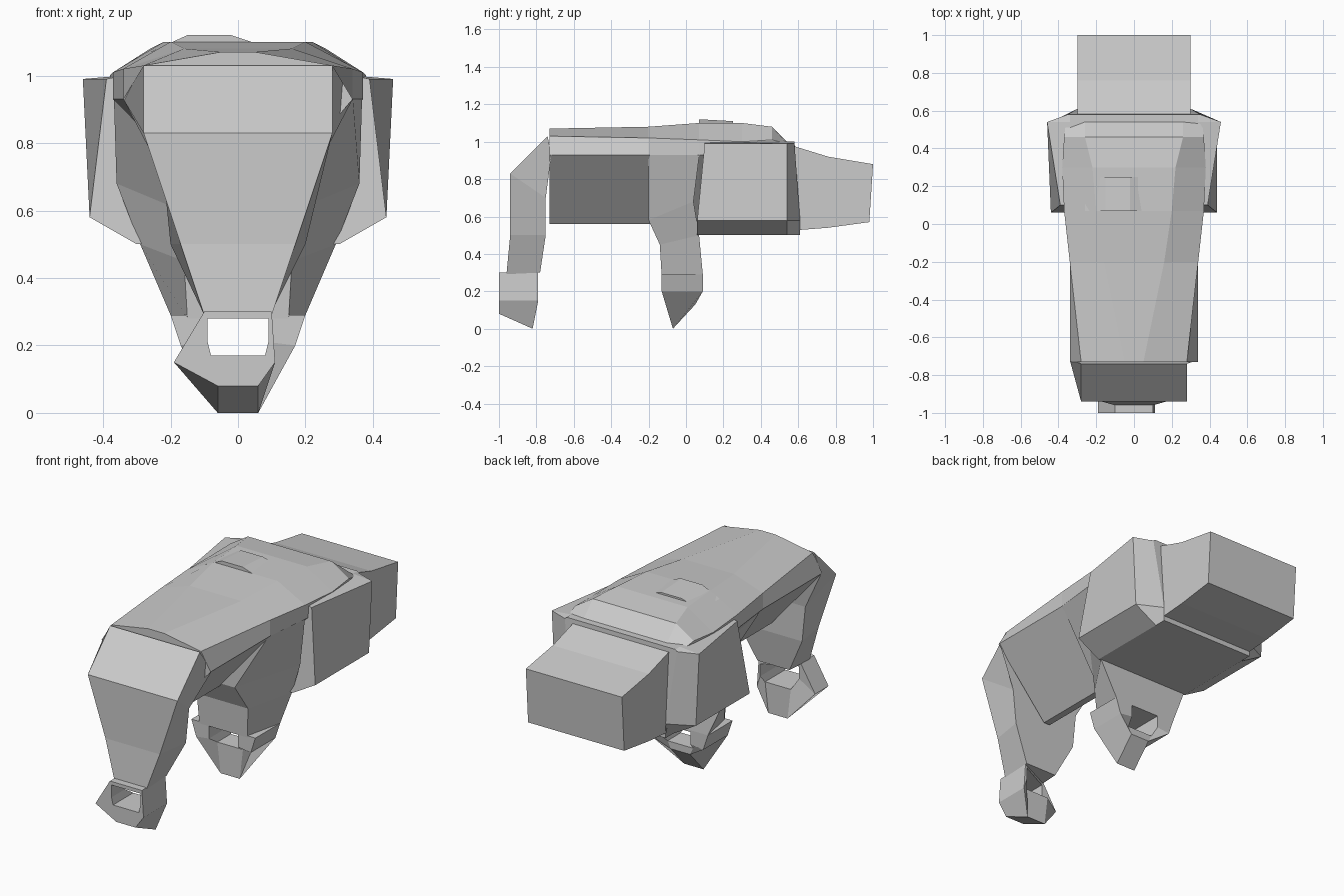
import bpy
import bmesh

cube = bpy.data.objects.get("Cube")
if cube:
    bpy.data.objects.remove(cube, do_unlink=True)

grey = bpy.data.materials.new("plain_grey")
grey.use_nodes = True
grey.diffuse_color = (.6, .6, .6, 1)
shader = grey.node_tree.nodes["Principled BSDF"]
shader.inputs["Base Color"].default_value = grey.diffuse_color


def loft(name, sections, closed=False):
    """Skin matching point loops; cap the ends unless the loft is a closed ring."""
    bm = bmesh.new()
    loops = [[bm.verts.new(point) for point in section] for section in sections]
    following = loops[1:] + loops[:1] if closed else loops[1:]
    for near, far in zip(loops, following):
        for i in range(len(near)):
            bm.faces.new((near[i - 1], near[i], far[i], far[i - 1]))
    if not closed:
        bm.faces.new(loops[0])
        bm.faces.new(loops[-1])
    bmesh.ops.recalc_face_normals(bm, faces=bm.faces)
    mesh = bpy.data.meshes.new(name)
    bm.to_mesh(mesh)
    bm.free()
    mesh.materials.append(grey)
    part = bpy.data.objects.new(name, mesh)
    bpy.context.collection.objects.link(part)


def mirrored(y, half):
    """Full cross-section at y from its right half, listed top to bottom."""
    right = [(x, y, z) for x, z in half]
    left = [(-x, y, z) for x, z in reversed(half)]
    return right + left


def body_section(y, ridge_width, ridge, crown_width, crown):
    """Gently crowned back whose sides narrow downward to a keel."""
    edge_width = max(crown_width, .34)
    return mirrored(y, [(ridge_width, ridge), (crown_width, crown),
                        (edge_width, .93), (.02, .56)])


def shoulder_section(y, top_y, top_width, low_width):
    """Outer wall leaning with its section, the underside sloping inward."""
    top = mirrored(top_y, [(.34, 1), (top_width, .99)])
    low = mirrored(y, [(low_width, .58), (.3, .5)])
    return top[:2] + low + top[2:]


def head_section(y, low_y, top, bottom):
    """Rectangle that can tilt along the head."""
    return [(-.3, y, top), (.3, y, top), (.3, low_y, bottom), (-.3, low_y, bottom)]


def limb_section(front_width, front_y, front_z, back_width, back_y, back_z):
    """Tilted four-sided section of a limb."""
    front = [(side * front_width, front_y, front_z) for side in (-1, 1)]
    back = [(side * back_width, back_y, back_z) for side in (1, -1)]
    return front + back


def foot_ring(name, outline, front, right_back, left_back, sole_front, sole_back,
              front_lift, back_lift, reach):
    """Angular ring below a limb, its sole pulled in and tilted."""
    hole = [(.09, .28), (.09, .21), (.08, .17)]
    sections = []
    for side, back in ((-1, left_back), (1, right_back)):
        ring_side = []
        for (x, z), (inner_x, inner_z) in zip(outline, hole):
            sole = z == 0
            y_near = sole_front if sole else front
            y_far = sole_back if sole else back
            z_near = z + front_lift if sole else z
            z_far = z + back_lift if sole else z
            outer_x = min(side * x, reach)
            inner_x = side * inner_x
            ring_side.append([(outer_x, y_near, z_near), (outer_x, y_far, z_far),
                              (inner_x, y_far, inner_z), (inner_x, y_near, inner_z)])
        sections += ring_side if side < 0 else ring_side[::-1]
    loft(name, sections, closed=True)


# back slab with a keel that narrows downward
loft("body", [body_section(-.73, .05, 1.07, .28, 1.03),
              body_section(-.2, .16, 1.08, .34, 1.02),
              body_section(.07, .2, 1.1, .37, 1.01),
              body_section(.3, .22, 1.1, .38, 1),
              body_section(.46, .26, 1.08, .37, 1.01),
              body_section(.54, .26, 1, .36, .99)])

# raised fold on the back
loft("back_fold", [[(-.26, y, 1.07), (.1, y, 1.08), (-.02, y, top), (-.15, y, top)]
                   for y, top in ((.07, 1.12), (.25, 1.11))])

# broad shoulder block
loft("shoulders", [shoulder_section(.06, .1, .39, .44),
                   shoulder_section(.54, .54, .46, .44),
                   shoulder_section(.61, .58, .35, .3)])

# boxy head block
loft("head", [head_section(.5, .5, 1, .52),
              head_section(.76, .76, .92, .54),
              head_section(1, .98, .88, .57)])

# tapering end limb and its ring foot
loft("front_limb", [limb_section(.28, -.74, 1.03, .34, -.72, .93),
                    limb_section(.28, -.94, .83, .22, -.75, .7),
                    limb_section(.17, -.94, .5, .2, -.75, .5),
                    limb_section(.1, -.96, .29, .1, -.78, .3)])
foot_ring("front_foot", [(.1, .3), (.19, .15), (.06, 0)],
          front=-1, right_back=-.79, left_back=-.88, sole_front=-1, sole_back=-.82,
          front_lift=.08, back_lift=0, reach=.11)

# middle limb and its ring foot
loft("middle_limb", [limb_section(.34, -.2, .94, .37, .08, 1),
                     limb_section(.12, -.2, .58, .36, .04, .68),
                     limb_section(.16, -.14, .45, .29, .07, .5),
                     limb_section(.15, -.13, .28, .2, .09, .29)])
foot_ring("middle_foot", [(.2, .29), (.17, .2), (.06, 0)],
          front=-.13, right_back=.09, left_back=.09, sole_front=-.07, sole_back=.05,
          front_lift=0, back_lift=.13, reach=.2)
